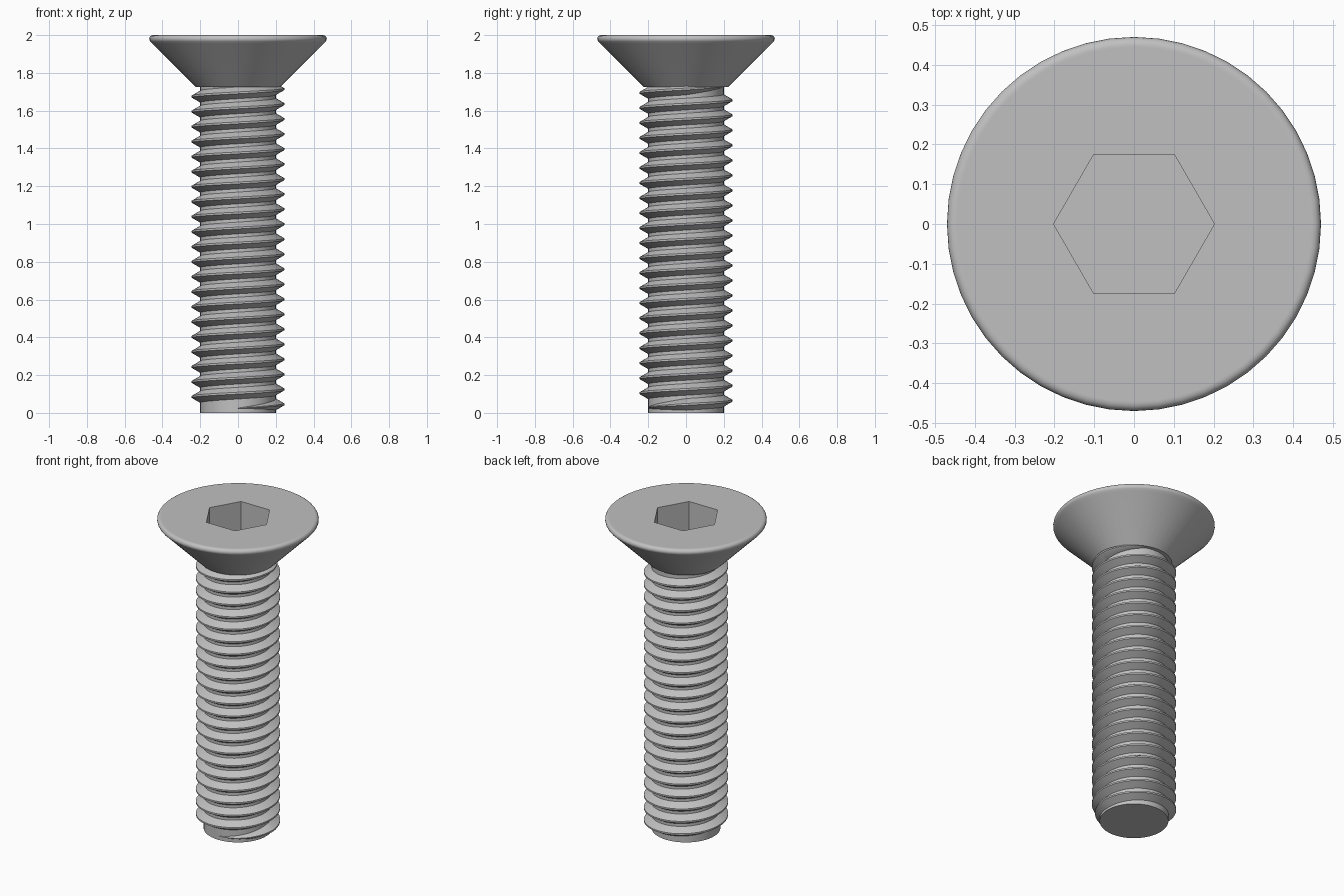
import bpy, bmesh, math
from math import pi, cos, sin, radians

if "Cube" in bpy.data.objects:
    bpy.data.objects.remove(bpy.data.objects["Cube"], do_unlink=True)

SIDES = 48
SHANK_R, THREAD_R, PITCH = 0.2, 0.245, 0.0795
APOTHEM, SOCKET_DEPTH = 0.175, 0.25

steel = bpy.data.materials.new("steel grey")
steel.use_nodes = True
colour = (0.53, 0.53, 0.53, 1)
steel.diffuse_color = colour
steel.node_tree.nodes["Principled BSDF"].inputs["Base Color"].default_value = colour


def round_radius(r):
    return lambda a: r


def hex_radius(a):
    return APOTHEM / cos(a % (pi / 3) - pi / 6)


def bridge(bm, a, b, closed=True):
    n = len(a)
    for i in range(n if closed else n - 1):
        j = (i + 1) % n
        bm.faces.new((a[i], a[j], b[j], b[i]))


def finish(bm, name):
    bmesh.ops.recalc_face_normals(bm, faces=bm.faces)
    mesh = bpy.data.meshes.new(name)
    bm.to_mesh(mesh)
    bm.free()
    mesh.materials.append(steel)
    obj = bpy.data.objects.new(name, mesh)
    bpy.context.collection.objects.link(obj)
    bpy.ops.object.select_all(action="DESELECT")
    obj.select_set(True)
    bpy.context.view_layer.objects.active = obj
    bpy.ops.object.shade_smooth_by_angle(angle=radians(30))


def lathe(name, profile):
    """Stack rings given as (z, radius function) and cap both ends."""
    bm = bmesh.new()
    rings = []
    for z, radius in profile:
        angles = [2 * pi * i / SIDES for i in range(SIDES)]
        rings.append([bm.verts.new((radius(a) * cos(a), radius(a) * sin(a), z)) for a in angles])
    for a, b in zip(rings, rings[1:]):
        bridge(bm, a, b)
    bm.faces.new(rings[0])
    bm.faces.new(rings[-1])
    finish(bm, name)


# Countersunk head: cone, rounded rim, flat top, hexagonal socket
rim = 0.02
profile = [(1.724, round_radius(0.222)), (1.955, round_radius(0.453))]
for i in range(7):
    t = radians(-45 + 135 * i / 6)
    profile.append((2 - rim + rim * sin(t), round_radius(0.45 + rim * cos(t))))
profile += [(2, round_radius(0.445)), (2, hex_radius), (2 - SOCKET_DEPTH, hex_radius)]
lathe("countersunk_head", profile)

# Plain shank, its top buried in the head
lathe("shank", [(0, round_radius(SHANK_R)), (1.73, round_radius(SHANK_R))])

# Right-handed helical thread, tapering in and out at its ends
bm = bmesh.new()
sections = []
steps = int(21.5 * SIDES)
for i in range(steps + 1):
    turn = i / SIDES
    angle = 2 * pi * turn - pi / 2
    z = 0.025 + PITCH * turn
    k = max(0.02, min(1, turn * 4, (steps - i) / SIDES * 4))
    crest = SHANK_R + (THREAD_R - SHANK_R) * k
    inner = SHANK_R - 0.01
    section = [(inner, -0.031), (SHANK_R, -0.031), (crest, -0.005),
               (crest, 0.005), (SHANK_R, 0.031), (inner, 0.031)]
    sections.append([bm.verts.new((r * cos(angle), r * sin(angle), z + dz * k))
                     for r, dz in section])
for a, b in zip(sections, sections[1:]):
    bridge(bm, a, b)
bm.faces.new(sections[0])
bm.faces.new(sections[-1])
finish(bm, "thread")
